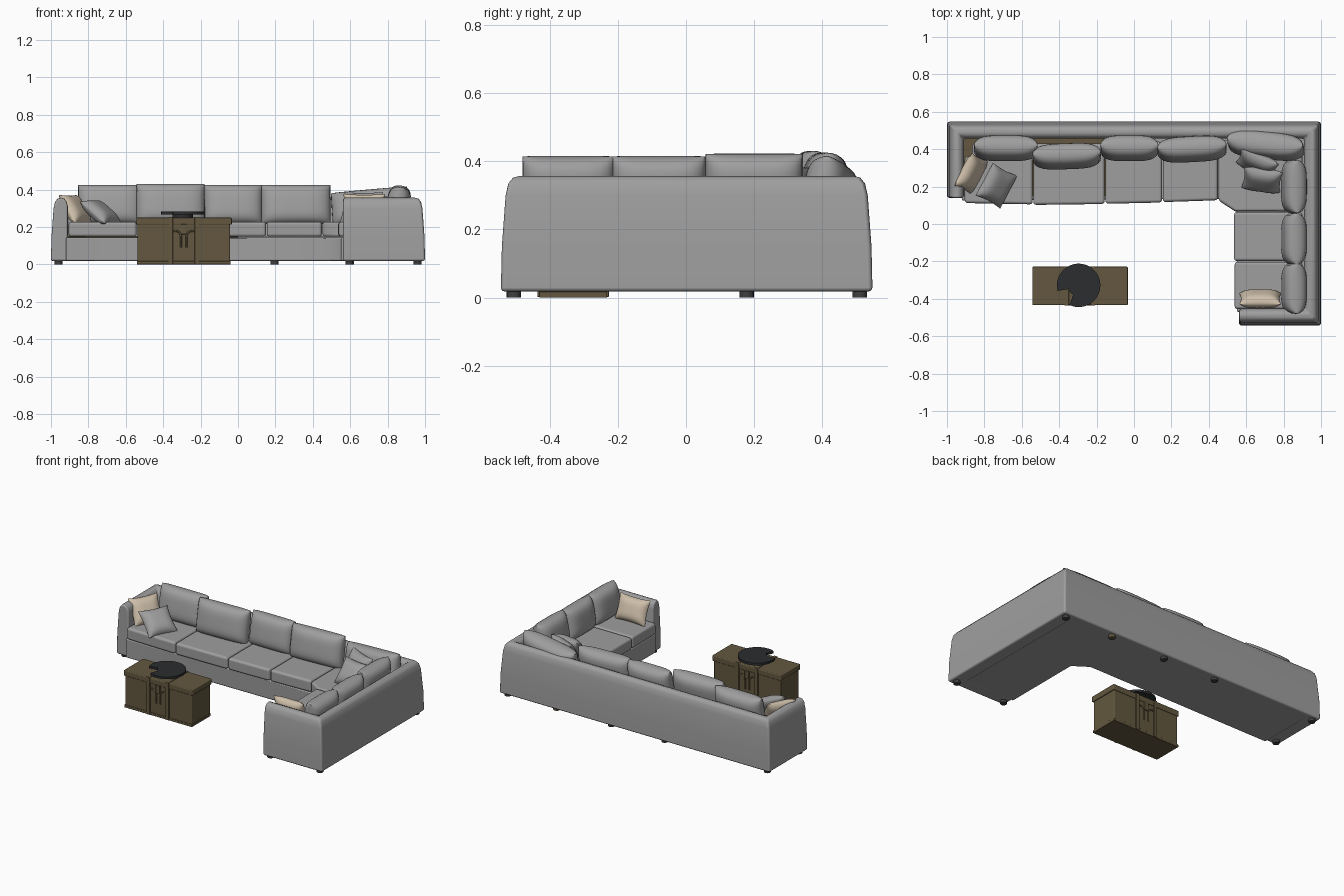
import bpy, bmesh, math
from mathutils import Vector

if "Cube" in bpy.data.objects:
    bpy.data.objects.remove(bpy.data.objects["Cube"])


def material(name, rgb):
    m = bpy.data.materials.new(name)
    m.diffuse_color = (*rgb, 1)
    m.use_nodes = True
    m.node_tree.nodes["Principled BSDF"].inputs["Base Color"].default_value = m.diffuse_color
    return m


GREY = material("grey fabric", (0.35, 0.345, 0.345))
BEIGE = material("beige fabric", (0.62, 0.52, 0.40))
BROWN = material("brown wood", (0.125, 0.097, 0.05))
BLACK = material("black metal", (0.025, 0.026, 0.028))
DARK = material("dark feet", (0.05, 0.05, 0.05))


def finish(name, bm, mat, bevel=0.0, segments=3, smooth=True):
    bmesh.ops.recalc_face_normals(bm, faces=bm.faces[:])
    me = bpy.data.meshes.new(name)
    bm.to_mesh(me)
    bm.free()
    me.materials.append(mat)
    for p in me.polygons:
        p.use_smooth = smooth
    ob = bpy.data.objects.new(name, me)
    bpy.context.collection.objects.link(ob)
    if bevel:
        b = ob.modifiers.new("soft edges", 'BEVEL')
        b.width, b.segments = bevel, segments
        b.limit_method, b.angle_limit = 'ANGLE', math.radians(50)
        b.use_clamp_overlap = False
        b.harden_normals = True
    elif smooth:
        me.set_sharp_from_angle(angle=math.radians(40))
    return ob


def prism(name, pts, z0, z1, mat, bevel=0.0):
    bm = bmesh.new()
    lo = [bm.verts.new((x, y, z0)) for x, y in pts]
    hi = [bm.verts.new((x, y, z1)) for x, y in pts]
    bm.faces.new(lo)
    bm.faces.new(hi)
    n = len(pts)
    for i in range(n):
        j = (i + 1) % n
        bm.faces.new((lo[i], lo[j], hi[j], hi[i]))
    return finish(name, bm, mat, bevel)


def box(name, x0, x1, y0, y1, z0, z1, mat, bevel=0.0):
    return prism(name, [(x0, y0), (x1, y0), (x1, y1), (x0, y1)], z0, z1, mat, bevel)


def circle(cx, cy, r, n=24):
    return [(cx + r * math.cos(2 * math.pi * i / n), cy + r * math.sin(2 * math.pi * i / n)) for i in range(n)]


def pillow(name, loc, size, lean, yaw, mat, roll=0, pinch=0.0, power=0.45, n=16):
    """Stuffed cushion: width x, height z, bulging along y; leans back toward +y."""
    w, h, t = size
    bm = bmesh.new()
    for side in (-1, 1):
        grid = []
        for i in range(n + 1):
            row = []
            for j in range(n + 1):
                u = math.sin(math.pi / 2 * (2 * i / n - 1))
                v = math.sin(math.pi / 2 * (2 * j / n - 1))
                bulge = max(0, (1 - u ** 4) * (1 - v ** 4)) ** power
                x = w / 2 * u * (1 - pinch * (1 - v * v))
                z = h / 2 * v * (1 - pinch * (1 - u * u))
                row.append(bm.verts.new((x, side * t / 2 * bulge, z)))
            grid.append(row)
        for i in range(n):
            for j in range(n):
                bm.faces.new((grid[i][j], grid[i + 1][j], grid[i + 1][j + 1], grid[i][j + 1]))
    bmesh.ops.remove_doubles(bm, verts=bm.verts[:], dist=1e-5)
    ob = finish(name, bm, mat)
    for p in ob.data.polygons:
        p.use_smooth = True
    ob.location = loc
    ob.rotation_euler = (math.radians(-lean), math.radians(roll), math.radians(yaw))
    return ob


# Sofa back and arms: one rounded wall profile swept around the outside
path = [Vector(p) for p in ((-1, 0.14), (-1, 0.547), (1, 0.547), (1, -0.543), (0.562, -0.543))]
profile = [(0, 0.018), (0.003, 0.15), (0.014, 0.30), (0.022, 0.335), (0.036, 0.352), (0.055, 0.357),
           (0.072, 0.351), (0.084, 0.336), (0.09, 0.31), (0.09, 0.018)]
normals = []
for a, b in zip(path, path[1:]):
    d = (b - a).normalized()
    normals.append(Vector((d.y, -d.x)))
bm = bmesh.new()
rings = []
for i, p in enumerate(path):
    off = Vector((0, 0))
    if i > 0:
        off += normals[i - 1]
    if i < len(normals):
        off += normals[i]
    rings.append([bm.verts.new((p.x + off.x * d, p.y + off.y * d, z)) for d, z in profile])
k = len(profile)
for r0, r1 in zip(rings, rings[1:]):
    for j in range(k):
        bm.faces.new((r0[j], r0[(j + 1) % k], r1[(j + 1) % k], r1[j]))
bm.faces.new(rings[0])
bm.faces.new(rings[-1])
finish("sofa_back_and_arms", bm, GREY, 0.012)

# Sofa base and the deck under the cushions
base = [(-0.92, 0.125), (0.455, 0.135), (0.55, 0.07), (0.55, -0.47), (0.92, -0.47), (0.92, 0.47), (-0.92, 0.47)]
prism("sofa_base", base, 0.019, 0.145, GREY, 0.008)
box("seat_deck", -0.915, 0.0, 0.15, 0.465, 0.14, 0.152, BROWN)
box("seat_deck_corner", 0.0, 0.915, 0.17, 0.465, 0.14, 0.151, GREY)
box("seat_deck_side", 0.58, 0.915, -0.46, 0.17, 0.14, 0.151, GREY)

# Seat cushions
seats = [
    [(-0.905, 0.112), (-0.542, 0.105), (-0.542, 0.43), (-0.865, 0.43), (-0.865, 0.36), (-0.905, 0.36)],
    [(-0.538, 0.102), (-0.157, 0.107), (-0.157, 0.43), (-0.538, 0.43)],
    [(-0.153, 0.108), (0.15, 0.115), (0.15, 0.44), (-0.153, 0.44)],
    [(0.154, 0.117), (0.448, 0.127), (0.448, 0.45), (0.154, 0.45)],
    [(0.452, 0.125), (0.54, 0.068), (0.9, 0.068), (0.9, 0.45), (0.452, 0.45)],
    [(0.535, -0.198), (0.9, -0.198), (0.9, 0.064), (0.535, 0.064)],
    [(0.538, -0.455), (0.9, -0.455), (0.9, -0.202), (0.538, -0.202)],
]
for i, pts in enumerate(seats):
    prism(f"seat_cushion_{i + 1}", pts, 0.148, 0.228, GREY, 0.016)

# Back cushions: centre x, centre y, width, yaw, top height
rows = [(-0.685, 0.405, 0.34, 0, 0.425), (-0.36, 0.362, 0.365, 2, 0.43), (-0.025, 0.405, 0.31, 0, 0.425),
        (0.31, 0.40, 0.37, 3, 0.425), (0.855, 0.20, 0.285, -90, 0.422), (0.855, -0.08, 0.275, -90, 0.415),
        (0.855, -0.345, 0.27, -90, 0.415)]
for i, (x, y, w, yaw, top) in enumerate(rows):
    h = top - 0.215
    pillow(f"back_cushion_{i + 1}", (x, y, 0.215 + h / 2), (w, h * 1.01, 0.125), 10, yaw, GREY)
pillow("back_cushion_corner", (0.705, 0.42, 0.31), (0.41, 0.18, 0.135), 12, -6, GREY, roll=-5)

# Throw pillows
pillow("beige_pillow_left", (-0.87, 0.27, 0.295), (0.20, 0.18, 0.075), 32, 62, BEIGE, pinch=0.08, power=0.7)
pillow("grey_pillow_left", (-0.735, 0.205, 0.277), (0.20, 0.19, 0.08), 52, 62, GREY, pinch=0.08, power=0.7)
pillow("grey_pillow_corner", (0.685, 0.235, 0.293), (0.21, 0.18, 0.085), 38, -8, GREY, pinch=0.08, power=0.7)
pillow("grey_pillow_corner_rear", (0.66, 0.325, 0.305), (0.22, 0.18, 0.08), 25, -22, GREY, pinch=0.08, power=0.7)
pillow("beige_pillow_right", (0.675, -0.40, 0.30), (0.225, 0.165, 0.08), 22, 180, BEIGE, pinch=0.08, power=0.7)

# Feet
feet = [(-0.96, 0.51), (-0.96, 0.178), (-0.2, 0.51), (0.195, 0.51), (0.96, 0.51), (0.96, -0.505), (0.595, -0.505)]
for i, (x, y) in enumerate(feet):
    prism(f"foot_{i + 1}", circle(x, y, 0.021, 16), 0, 0.022, DARK)
prism("foot_brown", circle(0.6, 0.51, 0.021, 16), 0, 0.022, BROWN)

# Chest table: body, lid, straps, rim and arched handles
box("chest_body", -0.537, -0.042, -0.428, -0.234, 0.004, 0.22, BROWN, 0.006)
box("chest_lid", -0.543, -0.033, -0.434, -0.228, 0.212, 0.25, BROWN, 0.006)
box("chest_bottom_rim", -0.541, -0.039, -0.431, -0.231, 0.0, 0.018, BROWN, 0.003)
for i, x in enumerate((-0.36, -0.22)):
    box(f"chest_strap_{i + 1}", x - 0.012, x + 0.012, -0.436, -0.226, 0.002, 0.253, BROWN, 0.002)
for side, y in (("front", -0.430), ("back", -0.232)):
    box(f"chest_latch_{side}", -0.305, -0.275, y - 0.006, y + 0.006, 0.16, 0.215, BROWN, 0.003)
    for i, x in enumerate((-0.335, -0.245)):
        cu = bpy.data.curves.new("handle_curve", 'CURVE')
        cu.dimensions = '3D'
        cu.bevel_depth = 0.005
        cu.bevel_resolution = 2
        sp = cu.splines.new('POLY')
        pts = [(x - 0.03, 0.09)] + [(x - 0.03 * math.cos(a * math.pi / 8), 0.15 + 0.03 * math.sin(a * math.pi / 8))
                                    for a in range(9)] + [(x + 0.03, 0.09)]
        sp.points.add(len(pts) - 1)
        for q, (px, pz) in zip(sp.points, pts):
            q.co = (px, y, pz, 1)
        cu.materials.append(BROWN)
        bpy.context.collection.objects.link(bpy.data.objects.new(f"chest_handle_{side}_{i + 1}", cu))

# Black tray: a disc with a bite out of its front left, on a short stand
cx, cy = -0.296, -0.328
disc = []
for i in range(72):
    a = math.radians(i * 5)
    r = 0.058 if 200 <= i * 5 <= 240 else 0.116
    disc.append((cx + r * math.cos(a), cy + r * math.sin(a)))
prism("tray_disc", disc, 0.268, 0.283, BLACK)
prism("tray_stand", circle(cx, cy, 0.055), 0.248, 0.27, BLACK)
